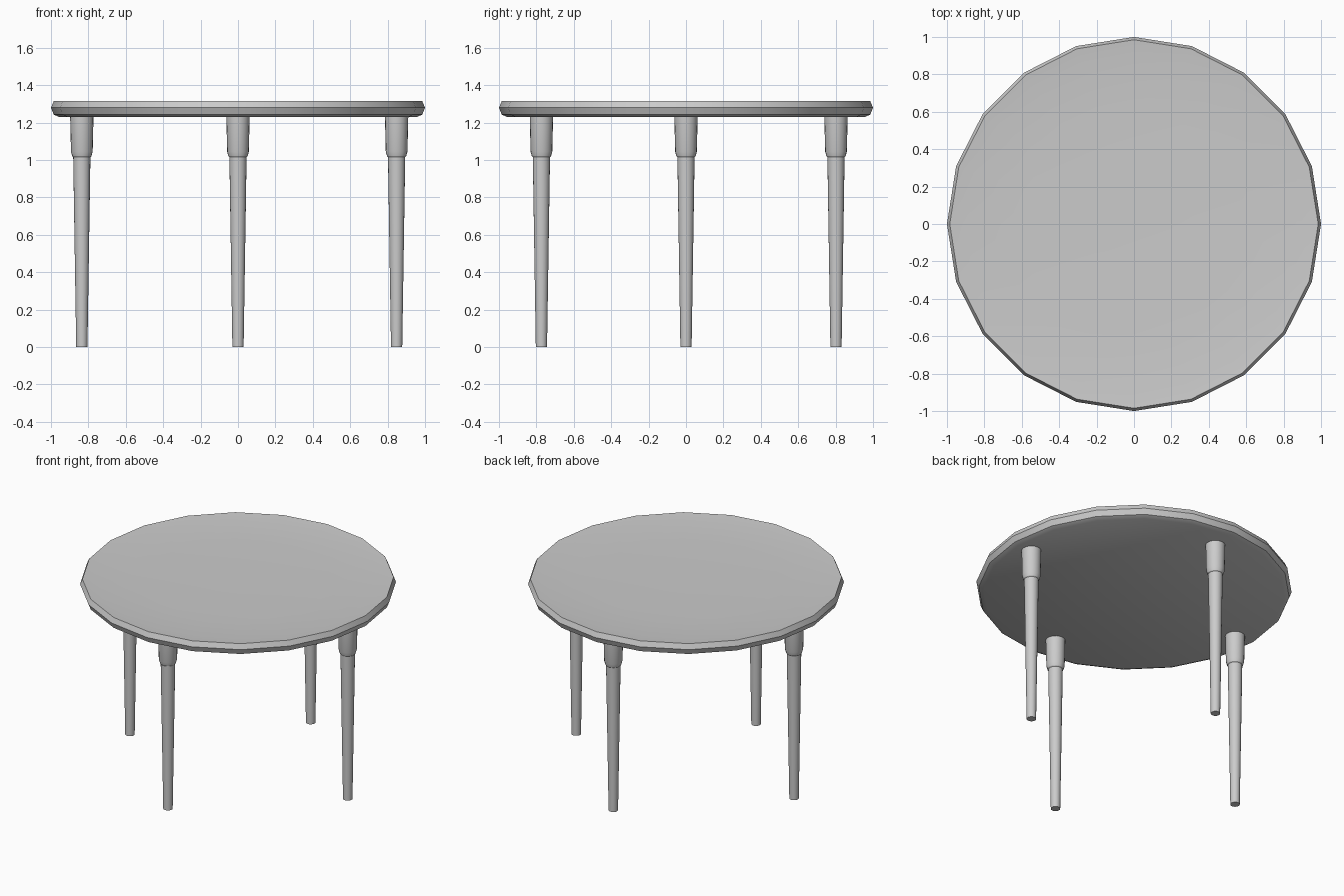
import bpy, bmesh, math

if "Cube" in bpy.data.objects:
    bpy.data.objects.remove(bpy.data.objects["Cube"])


def lathe(name, profile, sides, location, angle):
    """Closed solid of revolution from (radius, z) points, bottom to top."""
    bm = bmesh.new()
    rings = []
    for r, z in profile:
        rings.append([bm.verts.new((r * math.cos(2 * math.pi * i / sides),
                                    r * math.sin(2 * math.pi * i / sides), z))
                      for i in range(sides)])
    for low, high in zip(rings, rings[1:]):
        for i in range(sides):
            j = (i + 1) % sides
            bm.faces.new((low[i], low[j], high[j], high[i]))
    bm.faces.new(rings[0][::-1])
    bm.faces.new(rings[-1])
    mesh = bpy.data.meshes.new(name)
    bm.to_mesh(mesh)
    bm.free()
    obj = bpy.data.objects.new(name, mesh)
    bpy.context.collection.objects.link(obj)
    obj.location = location
    bpy.ops.object.select_all(action='DESELECT')
    obj.select_set(True)
    bpy.context.view_layer.objects.active = obj
    bpy.ops.object.shade_smooth_by_angle(angle=math.radians(angle))
    return obj


# Round twenty-sided top: chamfered underside, soft rim, slightly dished surface
top_profile = [(0.955, 1.229), (0.985, 1.243), (1.0, 1.28), (0.985, 1.315),
               (0.9, 1.307), (0.6, 1.299), (0.2, 1.296)]
lathe("table_top", top_profile, 20, (0, 0, 0), 42)

# Tapered legs with a thicker collar at the top
leg_profile = [(0.030, 0), (0.046, 1.015), (0.051, 1.02),
               (0.058, 1.045), (0.0625, 1.235)]
legs = {"front_leg": (0, -0.773), "back_leg": (0, 0.802),
        "left_leg": (-0.835, 0), "right_leg": (0.848, 0)}
for name, (x, y) in legs.items():
    lathe(name, leg_profile, 20, (x, y, 0), 25)
